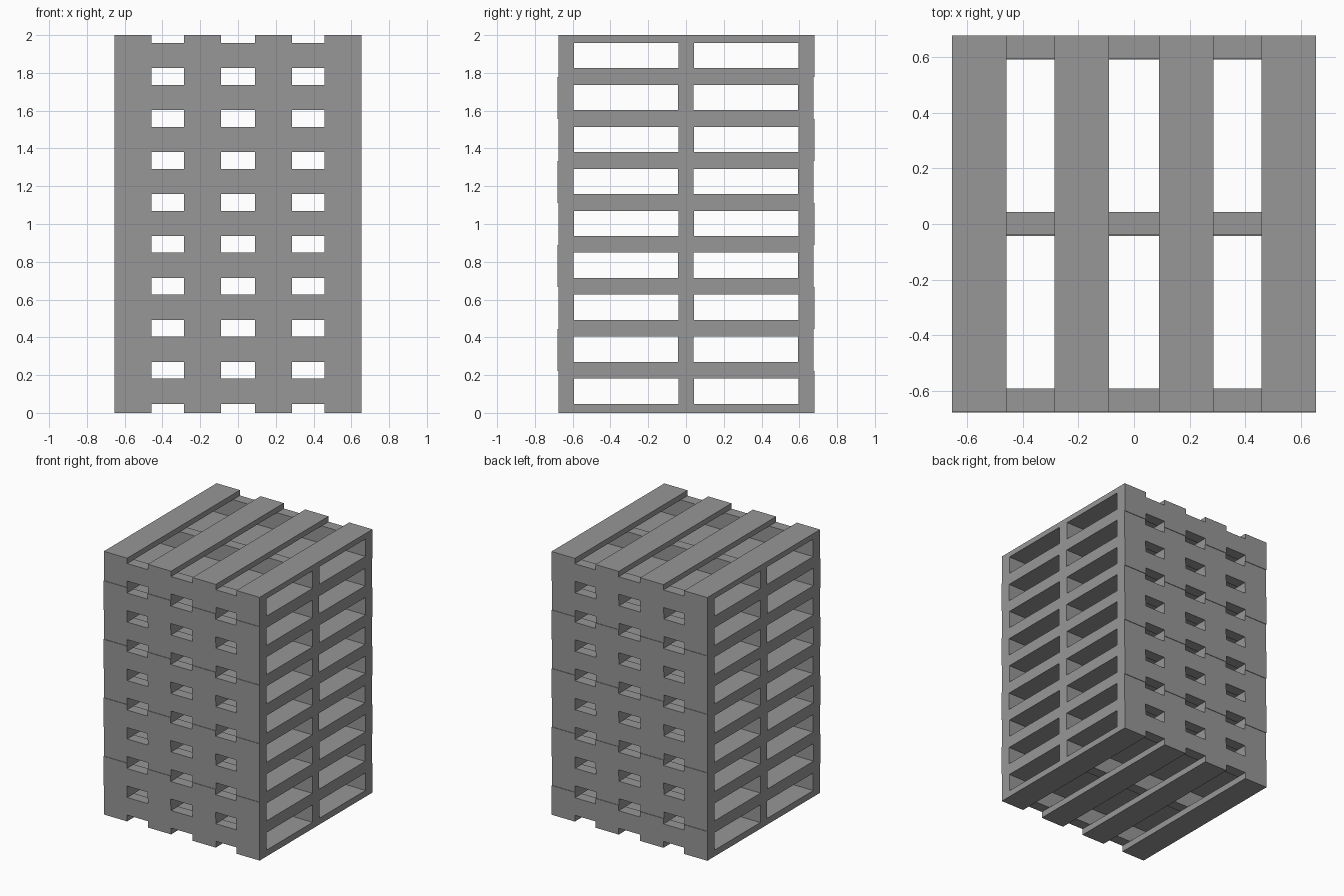
import bpy
import bmesh
from mathutils import Matrix, Vector

cube = bpy.data.objects.get("Cube")
if cube:
    bpy.data.objects.remove(cube, do_unlink=True)

# Overall layout of the stack
COUNT = 9
PITCH = 2.0 / COUNT
HALF_X, HALF_Y = 0.655, 0.677
SLAT_W, BEAM_D = 0.196, 0.083
BOTTOM_T, TOP_T = 0.048, 0.041
SLIDE = 0.002

grey = bpy.data.materials.new("plain grey")
grey.use_nodes = True
colour = (0.31, 0.31, 0.31, 1)
grey.diffuse_color = colour
grey.node_tree.nodes["Principled BSDF"].inputs["Base Color"].default_value = colour


def add_box(bm, low, high):
    low, high = Vector(low), Vector(high)
    place = Matrix.Translation((low + high) / 2) @ Matrix.Diagonal((high - low).to_4d())
    bmesh.ops.create_cube(bm, size=1, matrix=place)


def pallet_mesh():
    bm = bmesh.new()
    beam_top = PITCH - TOP_T
    # Bottom and top deck slats run front to back
    for x in (-HALF_X, -0.286, 0.09, HALF_X - SLAT_W):
        for z0, z1 in ((0, BOTTOM_T), (beam_top, PITCH)):
            add_box(bm, (x, -HALF_Y, z0), (x + SLAT_W, HALF_Y, z1))
    # Three cross beams between the decks
    for y in (-HALF_Y, -BEAM_D / 2, HALF_Y - BEAM_D):
        add_box(bm, (-HALF_X, y, BOTTOM_T), (HALF_X, y + BEAM_D, beam_top))
    mesh = bpy.data.meshes.new("pallet")
    bm.to_mesh(mesh)
    bm.free()
    mesh.materials.append(grey)
    return mesh


# Stack of identical pallets, each nudged slightly off its neighbour
mesh = pallet_mesh()
for i in range(COUNT):
    pallet = bpy.data.objects.new(f"pallet_{i + 1}", mesh)
    pallet.location = (0, SLIDE if i % 2 == 0 else -SLIDE, i * PITCH)
    bpy.context.collection.objects.link(pallet)
